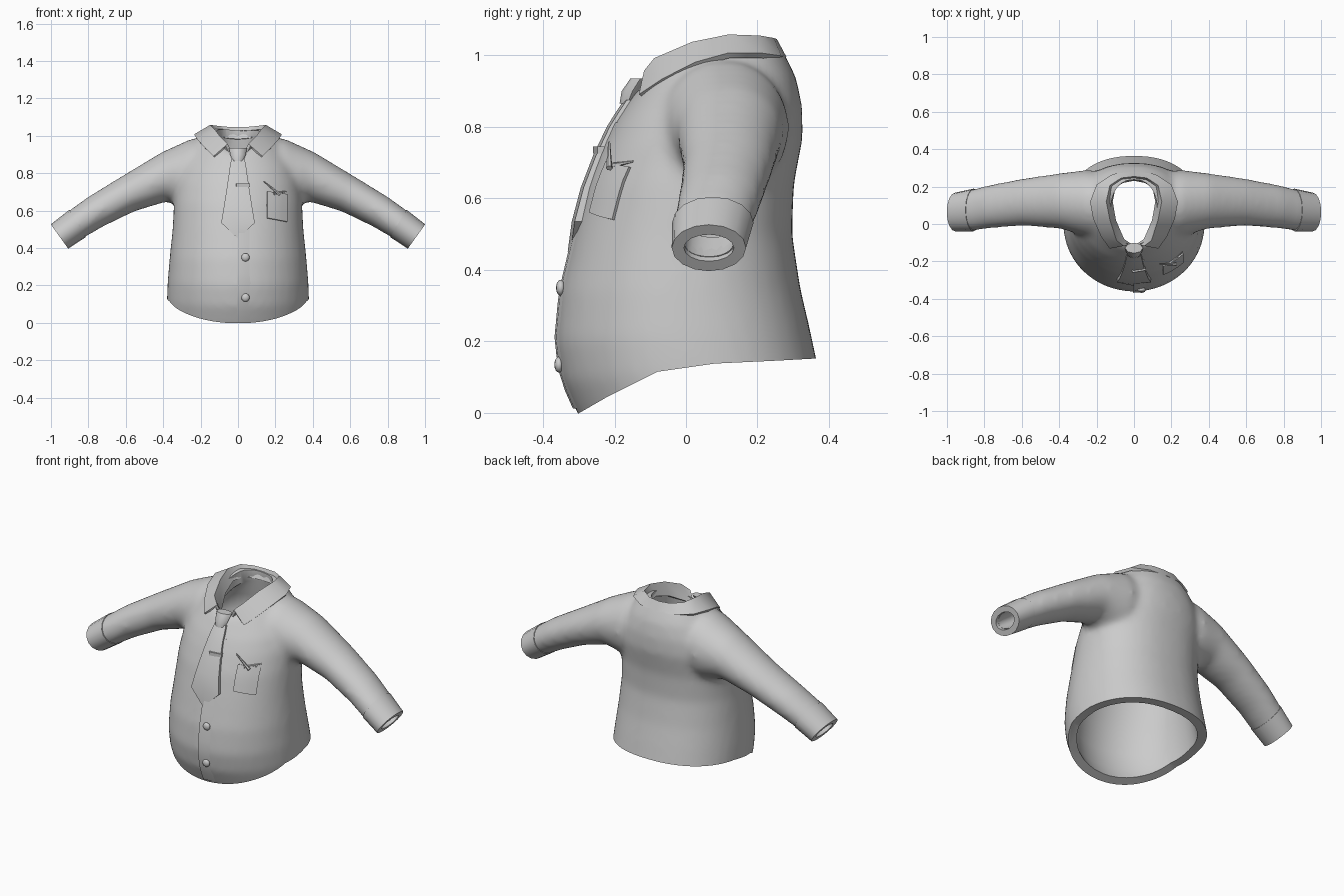
import bpy, bmesh, math
from mathutils import Vector

if "Cube" in bpy.data.objects:
    bpy.data.objects.remove(bpy.data.objects["Cube"])

cloth = bpy.data.materials.new("light_grey_cloth")
cloth.diffuse_color = (0.6, 0.6, 0.6, 1)
cloth.use_nodes = True
cloth.node_tree.nodes["Principled BSDF"].inputs["Base Color"].default_value = cloth.diffuse_color


def make(name, verts, faces):
    me = bpy.data.meshes.new(name)
    me.from_pydata([tuple(v) for v in verts], [], faces)
    bm = bmesh.new()
    bm.from_mesh(me)
    bmesh.ops.recalc_face_normals(bm, faces=bm.faces)
    bm.to_mesh(me)
    bm.free()
    me.materials.append(cloth)
    ob = bpy.data.objects.new(name, me)
    bpy.context.collection.objects.link(ob)
    return ob


def loft(name, rings, caps=True):
    n = len(rings[0])
    faces = [(i * n + k, i * n + (k + 1) % n, (i + 1) * n + (k + 1) % n, (i + 1) * n + k)
             for i in range(len(rings) - 1) for k in range(n)]
    if caps:
        faces += [tuple(range(n)), tuple(range((len(rings) - 1) * n, len(rings) * n))]
    return make(name, [v for r in rings for v in r], faces)


def apply(ob, kind, **props):
    m = ob.modifiers.new("m", kind)
    for k, v in props.items():
        setattr(m, k, v)
    bpy.context.view_layer.objects.active = ob
    bpy.ops.object.modifier_apply(modifier=m.name)


def boolean(ob, other, op):
    apply(ob, 'BOOLEAN', object=other, operation=op, solver='EXACT')
    bpy.data.objects.remove(other)


def smooth(ob, angle=35):
    bpy.ops.object.select_all(action='DESELECT')
    ob.select_set(True)
    bpy.context.view_layer.objects.active = ob
    bpy.ops.object.shade_smooth_by_angle(angle=math.radians(angle))


# Torso rings: front y, front z, back y, back z, half width, rise at the sides
TORSO = [(-.25, -.10, .40, -.05, .375, 0), (-.305, 0, .385, .06, .378, 0), (-.345, .09, .365, .15, .38, 0),
         (-.363, .20, .348, .23, .377, 0), (-.35, .34, .32, .35, .366, 0), (-.312, .50, .297, .50, .35, 0),
         (-.275, .64, .302, .64, .343, 0), (-.235, .74, .327, .77, .333, 0), (-.20, .81, .325, .86, .305, .01),
         (-.167, .86, .308, .94, .255, .025), (-.147, .89, .278, 1.0, .20, .05), (-.135, .905, .262, 1.03, .165, .055)]
# Sleeve rings: top x, top z, bottom x, bottom z, y min, y max
SLEEVE = [(.06, .99, .10, .62, -.09, .26), (.25, .985, .25, .61, -.07, .29), (.41, .912, .38, .648, -.025, .272),
          (.62, .785, .55, .597, -.01, .245), (.80, .675, .72, .515, -.022, .212),
          (.90, .603, .815, .46, -.037, .187), (.985, .535, .895, .41, -.037, .165)]


def torso_ring(r, inset=0, n=40):
    yf, zf, yb, zb, w, rise = r
    yf, yb, w = yf + inset, yb - inset, w - inset
    out = []
    for k in range(n):
        a = 2 * math.pi * k / n
        s, c = math.sin(a), math.cos(a)
        if c < 0:  # fuller back corners
            s, c = math.copysign(abs(s) ** .87, s), -abs(c) ** .87
        f = (1 - c) / 2
        out.append((w * s, yf + (yb - yf) * f, zf + (zb - zf) * f + rise * s * s))
    return out


def sleeve_ring(r, side, grow=0, n=24):
    xt, zt, xb, zb, y0, y1 = r
    c = Vector(((xt + xb) / 2, (y0 + y1) / 2, (zt + zb) / 2))
    up = Vector(((xt - xb) / 2, 0, (zt - zb) / 2))
    up *= 1 + grow / up.length
    ry = (y1 - y0) / 2 + grow
    out = []
    for k in range(n):
        a = 2 * math.pi * k / n
        p = c + up * math.cos(a) + Vector((0, ry * math.sin(a), 0))
        out.append((side * p.x, p.y, p.z))
    return out


def past_end(r, d):
    return (r[0] + .8 * d, r[1] - .6 * d, r[2] + .8 * d, r[3] - .6 * d, r[4], r[5])


# Shirt: torso and sleeves fused, softened, then hollowed
shirt = loft("shirt", [torso_ring(r) for r in TORSO])
for s in (1, -1):
    boolean(shirt, loft("sleeve", [sleeve_ring(r, s) for r in SLEEVE]), 'UNION')
apply(shirt, 'REMESH', mode='VOXEL', voxel_size=.018)
apply(shirt, 'SMOOTH', factor=.5, iterations=10)

hollow = [torso_ring((-.22, -.2, .40, -.15, .375, 0), .05)] + [torso_ring(r, .05) for r in TORSO[:-3]]
hollow += [torso_ring((-.112, .84, .237, .97, .125, .02)), torso_ring((-.112, 1.0, .237, 1.15, .125, .02))]
boolean(shirt, loft("torso_hollow", hollow), 'DIFFERENCE')
for s in (1, -1):
    inner = [sleeve_ring(r, s, -.033) for r in SLEEVE[1:]] + [sleeve_ring(past_end(SLEEVE[-1], .1), s, -.033)]
    boolean(shirt, loft("sleeve_hollow", inner), 'DIFFERENCE')

# Curved hem trimmed by a profile swept across x
hem = [(-.6, -.15), (-.298, 0), (-.22, .045), (-.08, .115), (.08, .138), (.25, .146), (.6, .165), (.6, -.5), (-.6, -.5)]
boolean(shirt, loft("hem_trim", [[(x, y, z) for y, z in hem] for x in (-.6, .6)]), 'DIFFERENCE')
smooth(shirt, 40)

# Cuffs
for s, label in ((1, "left"), (-1, "right")):
    a, b = SLEEVE[-2], past_end(SLEEVE[-1], .018)
    rings = [sleeve_ring(a, s, -.02, 16), sleeve_ring(a, s, .002, 16), sleeve_ring(b, s, .003, 16),
             sleeve_ring(b, s, -.031, 16), sleeve_ring(a, s, -.036, 16)]
    smooth(loft(label + "_cuff", rings + rings[:1], caps=False))

# Collar: stand, fold and outer flap, from front point to back centre
stand = [(.02, -.112, .87), (.06, -.085, .90), (.105, .02, .96), (.122, .12, .99), (.105, .20, .99), (.06, .228, .985), (0, .24, .98)]
fold = [(.06, -.118, .95), (.095, -.085, .985), (.13, .02, 1.03), (.15, .12, 1.05), (.13, .205, 1.047), (.07, .245, 1.04), (0, .254, 1.037)]
flap = [(.126, -.125, .887), (.172, -.06, .93), (.213, .03, .975), (.23, .12, 1.0), (.195, .208, 1.0), (.11, .26, .994), (0, .273, .992)]
n = len(fold)
collar = make("collar", stand + fold + flap,
              [(r * n + i, r * n + i + 1, (r + 1) * n + i + 1, (r + 1) * n + i) for r in (0, 1) for i in range(n - 1)])
apply(collar, 'MIRROR')
apply(collar, 'SOLIDIFY', thickness=.018, offset=0)
smooth(collar, 48)


def front_y(x, z):
    """Front surface of the torso."""
    for a, b in zip(TORSO, TORSO[1:]):
        if a[1] <= z <= b[1]:
            t = (z - a[1]) / (b[1] - a[1])
            yf, yb, w = (a[i] + (b[i] - a[i]) * t for i in (0, 2, 4))
            c = (yf + yb) / 2
            return c - (c - yf) * math.sqrt(max(0, 1 - (x / w) ** 2))
    return -.14


# Button placket: raised edge at the centre, fading into the shirt
zs = [.012 + .80 * i / 16 for i in range(17)]
smooth(loft("placket", [[(-.006, front_y(0, z) + .015, z), (-.006, front_y(0, z) - .006, z),
                         (.04, front_y(.04, z) - .004, z), (.11, front_y(.11, z) + .008, z)] for z in zs]))

# Buttons
for i, z in enumerate((.135, .35)):
    bm = bmesh.new()
    bmesh.ops.create_uvsphere(bm, u_segments=12, v_segments=8, radius=.022)
    for v in bm.verts:
        v.co.y *= .6
        v.co += Vector((.04, front_y(.04, z) - .005, z))
    me = bpy.data.meshes.new("button")
    bm.to_mesh(me)
    bm.free()
    me.materials.append(cloth)
    ob = bpy.data.objects.new("button_%d" % (i + 1), me)
    bpy.context.collection.objects.link(ob)
    smooth(ob, 60)

# Necktie: half width and height down the blade to its point, lying on the shirt
blade = [(.036, .875), (.043, .84), (.048, .80), (.060, .72), (.074, .63), (.09, .535), (.003, .452)]
rings = []
for w, z in blade:
    y = max(front_y(0, z) - .012, -.326)
    rings.append([(-w, y + .026, z), (-w, y + .003, z), (0, y - .005, z), (w, y + .003, z), (w, y + .026, z)])
smooth(loft("tie_blade", rings), 30)
knot = [(.048, -.128, .935, .028), (.042, -.15, .90, .03), (.028, -.164, .865, .022)]
smooth(loft("tie_knot", [[(w * math.cos(a), y + d * math.sin(a), z) for a in (k * math.pi / 4 for k in range(8))]
                         for w, y, z, d in knot]), 50)


def bar(name, p, q, r0, r1, sides=6):
    p, q = Vector(p), Vector(q)
    d = (q - p).normalized()
    u = d.orthogonal().normalized()
    v = d.cross(u)
    return loft(name, [[c + r * (u * math.cos(a) + v * math.sin(a)) for a in (2 * math.pi * k / sides for k in range(sides))]
                       for c, r in ((p, r0), (q, r1))])


bar("tie_clip", (-.01, -.25, .735), (.062, -.238, .735), .014, .014, 4)

# Chest pocket: grid plate that follows the shirt
cols, rows = 5, 5
pts = []
for j in range(rows):
    for i in range(cols):
        u, v = i / (cols - 1), j / (rows - 1)
        x, z = .155 + .105 * u, (.56 - .02 * u) + (.142 + .005 * u) * v
        pts.append((x, front_y(x, z) - .002, z))
pocket = make("chest_pocket", pts, [(j * cols + i, j * cols + i + 1, (j + 1) * cols + i + 1, (j + 1) * cols + i)
                                    for j in range(rows - 1) for i in range(cols - 1)])
apply(pocket, 'SOLIDIFY', thickness=.012, offset=0)
smooth(pocket)

# Pen and its clip, tucked in the pocket
bar("pen", (.138, -.215, .757), (.225, -.215, .685), .003, .009)
bar("pen_clip", (.19, -.215, .69), (.258, -.147, .703), .009, .003)
